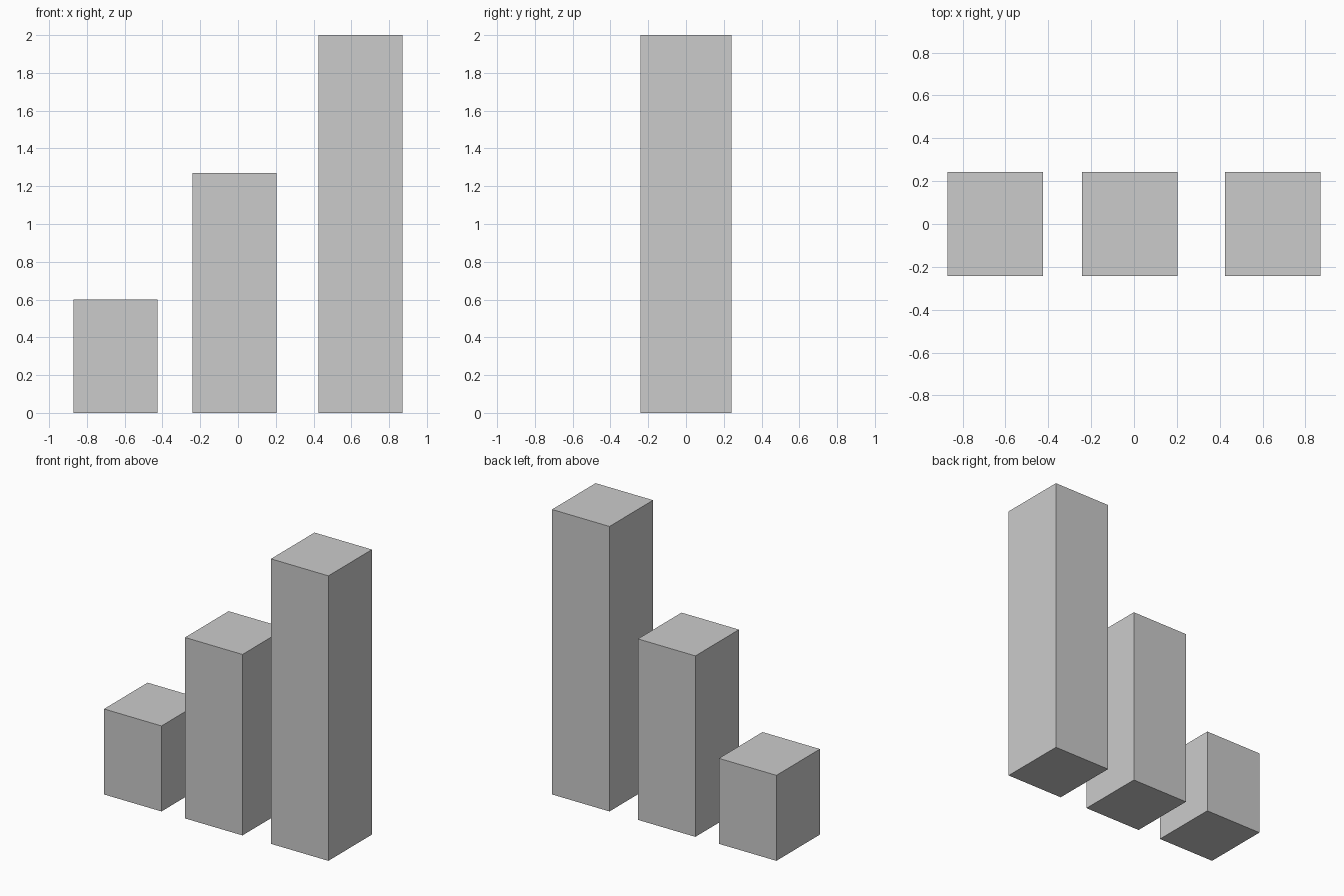
import bpy

if "Cube" in bpy.data.objects:
    bpy.data.objects.remove(bpy.data.objects["Cube"])

WIDTH, DEPTH = 0.446, 0.483


def bar(name, x_centre, height):
    # Square-edged block standing on the ground
    bpy.ops.mesh.primitive_cube_add(size=1, location=(x_centre, 0, height / 2))
    obj = bpy.context.object
    obj.name = name
    obj.scale = (WIDTH, DEPTH, height)
    bpy.ops.object.transform_apply(location=False, rotation=False, scale=True)


# Three bars of a rising bar chart
for name, x, height in (("short_bar", -0.648, 0.60),
                        ("middle_bar", -0.019, 1.27),
                        ("tall_bar", 0.648, 2.0)):
    bar(name, x, height)
